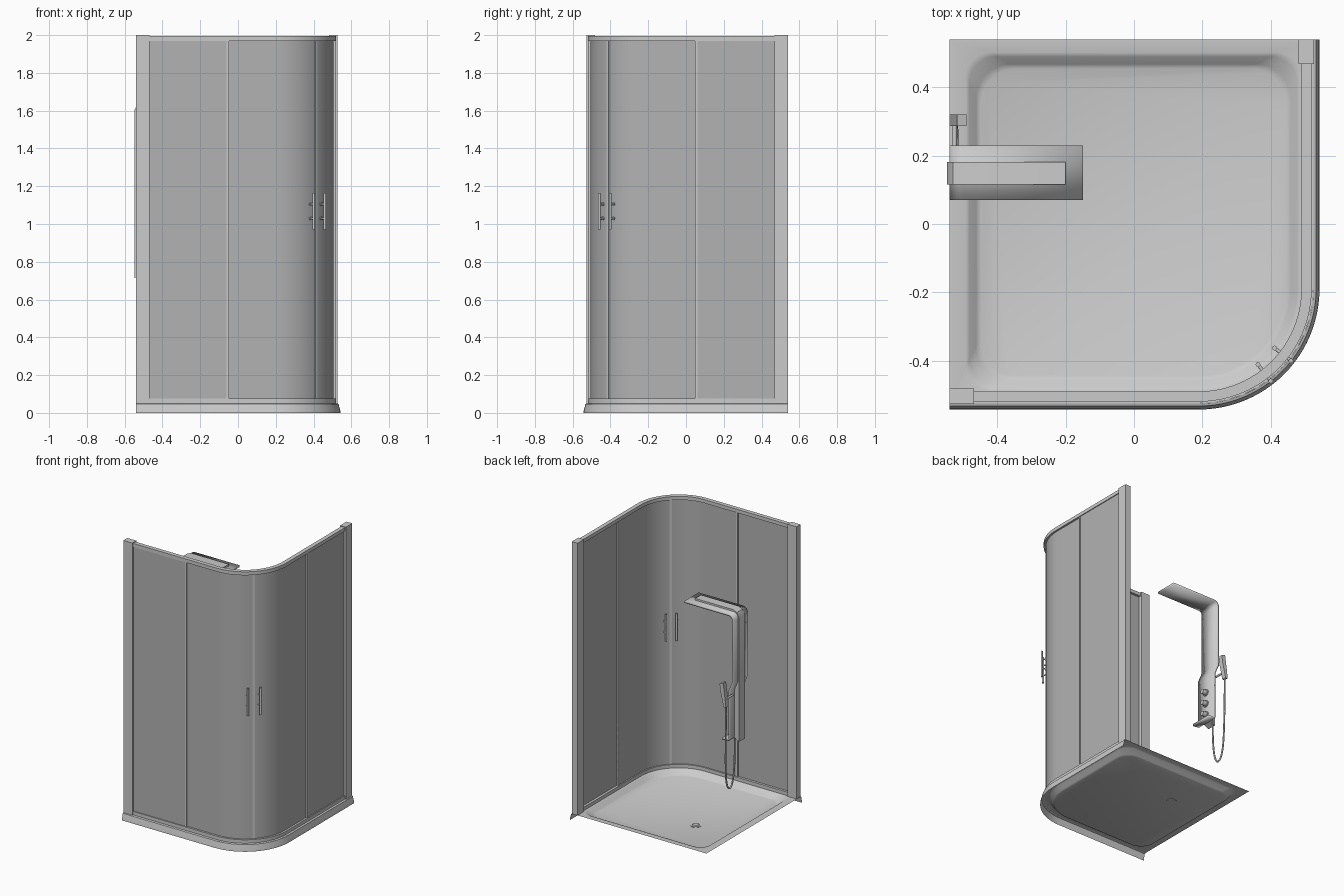
import bpy, bmesh, math
from mathutils import Matrix, Vector

if "Cube" in bpy.data.objects:
    bpy.data.objects.remove(bpy.data.objects["Cube"])

C = 0.19  # centre of the rounded front-right corner is (C, -C)
SWAP = Matrix(((0, -1, 0, 0), (-1, 0, 0, 0), (0, 0, 1, 0), (0, 0, 0, 1)))  # mirror across the diagonal

glass = bpy.data.materials.new("dark_glass")
glass.diffuse_color = (0.45, 0.45, 0.45, 1)
glass.use_nodes = True
glass.node_tree.nodes["Principled BSDF"].inputs["Base Color"].default_value = glass.diffuse_color


def finish(name, bm, fix=True, mat=None):
    bmesh.ops.remove_doubles(bm, verts=bm.verts, dist=1e-5)
    if fix:
        bmesh.ops.recalc_face_normals(bm, faces=bm.faces)
    me = bpy.data.meshes.new(name)
    bm.to_mesh(me)
    bm.free()
    ob = bpy.data.objects.new(name, me)
    bpy.context.collection.objects.link(ob)
    if mat:
        me.materials.append(mat)
    return ob


def mirrored(ob, name):
    me = ob.data.copy()
    me.transform(SWAP)
    me.flip_normals()
    new = bpy.data.objects.new(name, me)
    bpy.context.collection.objects.link(new)


def box(name, x0, x1, y0, y1, z0, z1, mat=None):
    bm = bmesh.new()
    bmesh.ops.create_cube(bm, size=1)
    for v in bm.verts:
        v.co = Vector(((x0 + x1) / 2 + v.co.x * (x1 - x0), (y0 + y1) / 2 + v.co.y * (y1 - y0),
                       (z0 + z1) / 2 + v.co.z * (z1 - z0)))
    return finish(name, bm, mat=mat)


def rod(bm, a, b, r, segs=16, r2=None):
    a, b = Vector(a), Vector(b)
    m = Matrix.Translation((a + b) / 2) @ (b - a).to_track_quat('Z', 'Y').to_matrix().to_4x4()
    bmesh.ops.create_cone(bm, cap_ends=True, segments=segs, radius1=r,
                          radius2=r if r2 is None else r2, depth=(b - a).length, matrix=m)


def front_path(d, s, half):
    """Line along the front, round the corner, then along the right side, at distance d."""
    n = 12 if half else 24
    span = math.pi / 4 if half else math.pi / 2
    pts = [(-s, -d)]
    for i in range(n + 1):
        a = -math.pi / 2 + span * i / n
        pts.append((C + (d - C) * math.cos(a), -C + (d - C) * math.sin(a)))
    return pts if half else pts + [(d, s)]


def sweep(name, profile, s, half=False, closed=True, mat=None):
    bm = bmesh.new()
    rows = [[bm.verts.new((x, y, z)) for x, y in front_path(d, s, half)] for d, z in profile]
    pairs = list(zip(rows, rows[1:])) + ([(rows[-1], rows[0])] if closed else [])
    for r0, r1 in pairs:
        for i in range(len(r0) - 1):
            bm.faces.new((r0[i], r1[i], r1[i + 1], r0[i + 1]))
    if closed:
        bm.faces.new([r[0] for r in rows])
        bm.faces.new([r[-1] for r in rows])
    return finish(name, bm, mat=mat)


def rect(d0, d1, z0, z1):
    return [(d0, z0), (d1, z0), (d1, z1), (d0, z1)]


def ring(left, right, front, back, r, z, n=12):
    """Rounded rectangle; the front-right corner always follows the big arc."""
    pts = []
    for cx, cy, rad, a0 in ((left + r, back - r, r, 90), (left + r, front + r, r, 180),
                            (C, -C, right - C, 270), (right - r, back - r, r, 0)):
        for i in range(n + 1):
            a = math.radians(a0 + 90 * i / n)
            pts.append((cx + rad * math.cos(a), cy + rad * math.sin(a), z))
    return pts


def prism(name, pts, y0, y1):
    bm = bmesh.new()
    a = [bm.verts.new((x, y0, z)) for x, z in pts]
    b = [bm.verts.new((x, y1, z)) for x, z in pts]
    bm.faces.new(a)
    bm.faces.new(b[::-1])
    for i in range(len(pts)):
        j = (i + 1) % len(pts)
        bm.faces.new((a[i], b[i], b[j], a[j]))
    return finish(name, bm)


# tray: open sheet with a sunken basin, and a flared skirt on the two free sides
bm = bmesh.new()
rings = [[bm.verts.new(p) for p in ring(*q)] for q in (
    (-0.54, 0.525, -0.525, 0.54, 0.0, 0.05), (-0.492, 0.487, -0.487, 0.502, 0.07, 0.05),
    (-0.482, 0.478, -0.478, 0.49, 0.08, 0.046), (-0.462, 0.458, -0.458, 0.468, 0.1, 0.018),
    (-0.45, 0.445, -0.445, 0.456, 0.11, 0.012))]
for r0, r1 in zip(rings, rings[1:]):
    for i in range(len(r0)):
        j = (i + 1) % len(r0)
        bm.faces.new((r0[i], r0[j], r1[j], r1[i]))
bm.faces.new(rings[-1])
bmesh.ops.dissolve_degenerate(bm, dist=1e-6, edges=bm.edges)
finish("tray_basin", bm, fix=False)
sweep("tray_skirt", [(0.525, 0.05), (0.533, 0.047), (0.535, 0.035), (0.541, 0.015), (0.543, 0)],
      0.54, closed=False)

# drain
bm = bmesh.new()
rod(bm, (-0.19, 0.16, 0.008), (-0.19, 0.16, 0.015), 0.034, 24)
rod(bm, (-0.19, 0.16, 0.015), (-0.19, 0.16, 0.022), 0.024, 24, 0.02)
finish("drain", bm)

# rails
sweep("bottom_rail", rect(0.49, 0.52, 0.05, 0.075), 0.475)
sweep("top_rail", rect(0.49, 0.52, 1.97, 1.995), 0.475)

# wall posts, fixed panes, strips, doors and seals: one side, then its mirror
for ob in (
    box("wall_post", -0.54, -0.468, -0.527, -0.482, 0.05, 2.0),
    box("fixed_pane", -0.47, -0.055, -0.514, -0.507, 0.07, 1.975, glass),
    box("pane_edge_strip", -0.06, -0.048, -0.517, -0.497, 0.07, 1.975),
    sweep("curved_door", rect(0.499, 0.506, 0.07, 1.975), 0.06, half=True, mat=glass),
):
    mirrored(ob, ob.name + "_right")

# seal where the doors meet
seal = box("door_seal", -0.008, 0.008, -0.006, 0.006, 0.07, 1.975)
seal.data.transform(Matrix.Translation((C + 0.3125 * math.sqrt(0.5), -C - 0.3125 * math.sqrt(0.5), 0))
                    @ Matrix.Rotation(math.pi / 4, 4, 'Z'))

# handles: bars inside and outside joined through the glass
bm = bmesh.new()
ang = math.radians(-52)


def radial(r, z):
    return (C + r * math.cos(ang), -C + r * math.sin(ang), z)


for r in (0.281, 0.342):
    rod(bm, radial(r, 0.97), radial(r, 1.165), 0.007)
for z in (1.03, 1.105):
    rod(bm, radial(0.281, z), radial(0.342, z), 0.005, 12)
    rod(bm, radial(0.303, z), radial(0.322, z), 0.01)
mirrored(finish("door_handle", bm), "door_handle_right")

# shower panel: bent plate with overhead head and bottom lip
path = [(-0.15, 1.63), (-0.5, 1.63)]
path += [(-0.5 - 0.033 * math.sin(a), 1.597 + 0.033 * math.cos(a))
         for a in (math.radians(15 * i) for i in range(1, 7))]
path += [(-0.533, 1.15), (-0.503, 1.08), (-0.503, 0.745), (-0.497, 0.735), (-0.45, 0.73)]
bm = bmesh.new()
cols = [[bm.verts.new((x, y, z)) for x, z in path] for y in (0.07, 0.23)]
for i in range(len(path) - 1):
    bm.faces.new((cols[0][i], cols[1][i], cols[1][i + 1], cols[0][i + 1]))
plate = finish("shower_panel", bm)
mod = plate.modifiers.new("thickness", 'SOLIDIFY')
mod.thickness = 0.014
mod.offset = 0
mod.use_even_offset = True

# spine behind the panel
prism("panel_spine", [(-0.2, 1.65), (-0.5, 1.65), (-0.53, 1.637), (-0.547, 1.605), (-0.547, 0.715),
                      (-0.505, 0.735), (-0.505, 1.08), (-0.535, 1.15), (-0.535, 1.6),
                      (-0.5, 1.632), (-0.2, 1.632)], 0.116, 0.181)

# three control knobs
for i in range(3):
    bm = bmesh.new()
    z = 0.79 + 0.084 * i
    rod(bm, (-0.5, 0.15, z), (-0.488, 0.15, z), 0.024, 24)
    rod(bm, (-0.488, 0.15, z), (-0.46, 0.15, z), 0.019, 24, 0.016)
    finish("knob", bm)

# hand shower on its arm
bm = bmesh.new()
rod(bm, (-0.525, 0.22, 1.06), (-0.525, 0.295, 1.06), 0.007)
finish("hand_shower_arm", bm)
prism("hand_shower", [(-0.518, 1.18), (-0.49, 1.17), (-0.496, 1.12), (-0.522, 1.01), (-0.54, 1.01),
                      (-0.535, 1.06)], 0.287, 0.32)

# hose looping down and back up to the panel
cu = bpy.data.curves.new("hose", 'CURVE')
cu.dimensions = '3D'
cu.bevel_depth = 0.006
cu.bevel_resolution = 2
cu.resolution_u = 6
pts = [(-0.53, 0.303, 1.02), (-0.528, 0.303, 0.85), (-0.525, 0.303, 0.6), (-0.52, 0.29, 0.43),
       (-0.52, 0.24, 0.38), (-0.52, 0.2, 0.46), (-0.52, 0.19, 0.6), (-0.52, 0.19, 0.74)]
sp = cu.splines.new('NURBS')
sp.points.add(len(pts) - 1)
for p, co in zip(sp.points, pts):
    p.co = (*co, 1)
sp.use_endpoint_u = True
sp.order_u = 4
bpy.context.collection.objects.link(bpy.data.objects.new("hose", cu))

# smooth shading with sharp edges kept
for ob in bpy.context.collection.objects:
    if ob.type == 'MESH':
        ob.select_set(True)
        bpy.context.view_layer.objects.active = ob
bpy.ops.object.shade_smooth_by_angle(angle=math.radians(35))
